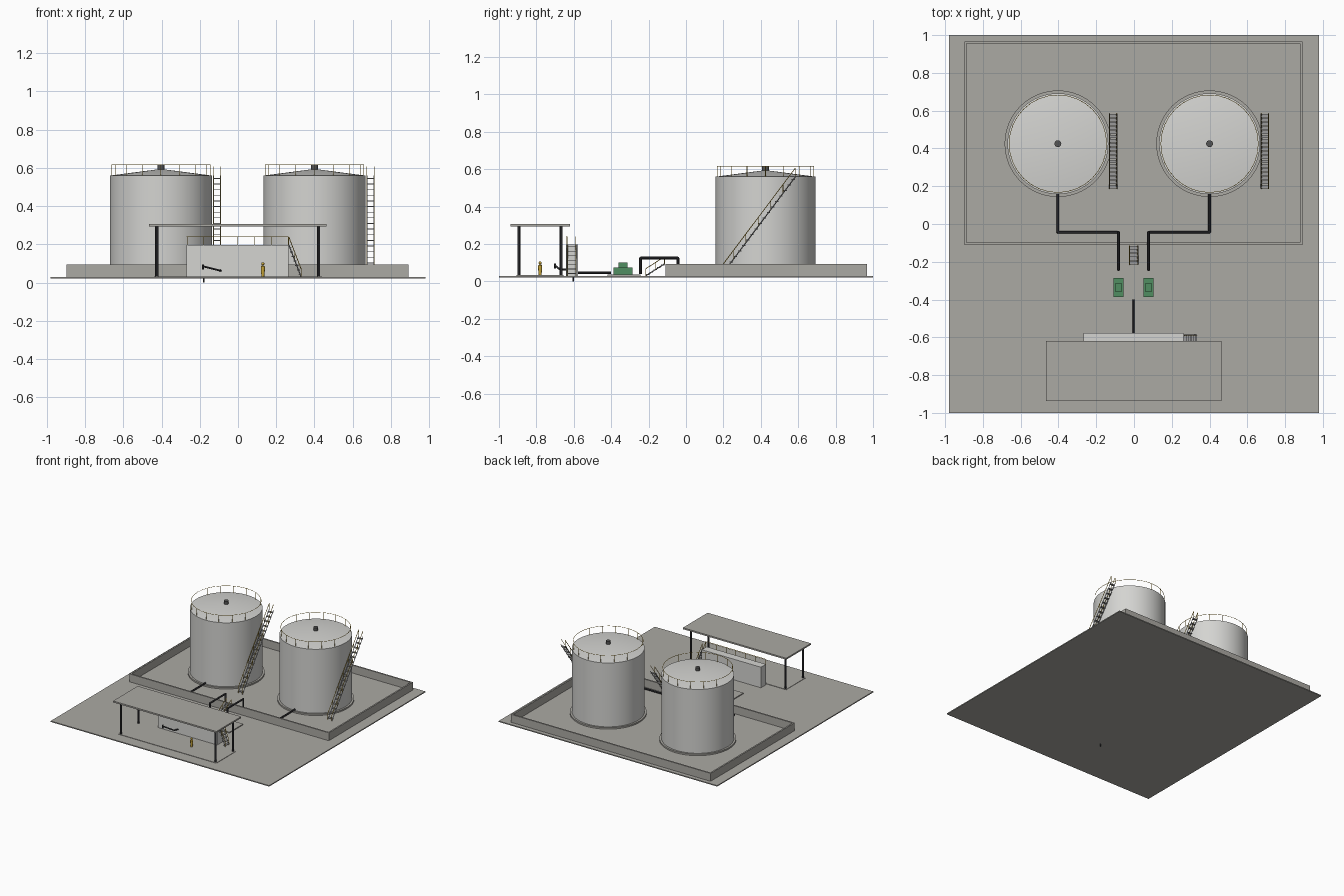
import bpy, bmesh, math
from mathutils import Vector, Matrix

cube = bpy.data.objects.get("Cube")
if cube:
    bpy.data.objects.remove(cube, do_unlink=True)


def material(name, r, g, b):
    m = bpy.data.materials.new(name)
    m.use_nodes = True
    m.diffuse_color = (r, g, b, 1)
    m.node_tree.nodes["Principled BSDF"].inputs["Base Color"].default_value = (r, g, b, 1)
    return m


CONCRETE = material("concrete", 0.41, 0.40, 0.37)
PAINT = material("pale grey paint", 0.66, 0.66, 0.64)
STEEL = material("grey steel", 0.33, 0.33, 0.33)
DARK = material("dark pipe", 0.035, 0.035, 0.04)
YELLOW = material("safety yellow", 0.58, 0.38, 0.04)
GREEN = material("pump green", 0.08, 0.27, 0.12)
VENT = material("vent grey", 0.09, 0.09, 0.09)


# Primitive helpers that add geometry to a bmesh
def box(bm, x, y, z):
    size = (x[1] - x[0], y[1] - y[0], z[1] - z[0])
    centre = Vector((sum(x), sum(y), sum(z))) / 2
    bmesh.ops.create_cube(bm, size=1, matrix=Matrix.Translation(centre) @ Matrix.Diagonal((*size, 1)))


def rod(bm, a, b, r, sides=6):
    a, b = Vector(a), Vector(b)
    d = b - a
    m = Matrix.Translation((a + b) / 2) @ d.to_track_quat('Z', 'Y').to_matrix().to_4x4()
    bmesh.ops.create_cone(bm, cap_ends=True, segments=sides, radius1=r, radius2=r,
                          depth=d.length, matrix=m)


def pipe(bm, points, r=0.007):
    for a, b in zip(points, points[1:]):
        rod(bm, a, b, r, 12)
    for p in points[1:-1]:
        bmesh.ops.create_uvsphere(bm, u_segments=12, v_segments=6, radius=r,
                                  matrix=Matrix.Translation(p))


def lathe(bm, x, y, profile, sides=64):
    verts = [bm.verts.new((x + r, y, z)) for r, z in profile]
    edges = [bm.edges.new(pair) for pair in zip(verts, verts[1:])]
    bmesh.ops.spin(bm, geom=verts + edges, cent=(x, y, 0), axis=(0, 0, 1),
                   angle=math.tau, steps=sides, use_duplicate=False)
    bmesh.ops.remove_doubles(bm, verts=bm.verts, dist=0.0001)
    bmesh.ops.recalc_face_normals(bm, faces=bm.faces)


def finish(name, bm, mat, smooth=False):
    mesh = bpy.data.meshes.new(name)
    bm.to_mesh(mesh)
    bm.free()
    mesh.materials.append(mat)
    ob = bpy.data.objects.new(name, mesh)
    bpy.context.collection.objects.link(ob)
    if smooth:
        bpy.ops.object.select_all(action='DESELECT')
        ob.select_set(True)
        bpy.context.view_layer.objects.active = ob
        bpy.ops.object.shade_smooth_by_angle(angle=math.radians(30))
    return ob


def boxes(name, mat, *parts):
    bm = bmesh.new()
    for p in parts:
        box(bm, *p)
    return finish(name, bm, mat)


def stairs(name, start, end, width, steps, rail, posts):
    """Straight flight with stringers, treads and yellow handrails on both sides."""
    a, b = Vector(start), Vector(end)
    run = Vector((b.x - a.x, b.y - a.y, 0)).normalized()
    side = Vector((-run.y, run.x, 0)) * width / 2
    up = Vector((0, 0, rail))
    tread = 0.009
    frame, guard = bmesh.new(), bmesh.new()
    for s in (side, -side):
        rod(frame, a + s, b + s, 0.003, 4)
        rod(guard, a + s + up, b + s + up, 0.002)
        for i in range(posts):
            p = a.lerp(b, i / (posts - 1)) + s
            rod(guard, p, p + up, 0.0015)
    for i in range(steps):
        p = a.lerp(b, (i + 0.5) / steps)
        hx, hy = (abs(side[k]) + abs(run[k]) * tread for k in (0, 1))
        box(frame, (p.x - hx, p.x + hx), (p.y - hy, p.y + hy), (p.z - 0.002, p.z + 0.002))
    finish(name + "_steps", frame, STEEL)
    finish(name + "_handrails", guard, YELLOW)


FLOOR = 0.03

# Site slab and bund wall
boxes("ground_slab", CONCRETE, ((-0.98, 0.98), (-1, 1), (0.022, FLOOR)))
X0, X1, Y0, Y1, T = -0.898, 0.892, -0.11, 0.967, 0.012
WALL = (FLOOR, 0.094)
boxes("bund_wall", CONCRETE,
      ((X0, X1), (Y0, Y0 + T), WALL), ((X0, X1), (Y1 - T, Y1), WALL),
      ((X0, X0 + T), (Y0 + T, Y1 - T), WALL), ((X1 - T, X1), (Y0 + T, Y1 - T), WALL))

# Storage tanks with roof guard rails and outside stairs
TY, R, TOP = 0.425, 0.267, 0.56
for label, tx, px in (("right", -0.403, -0.082), ("left", 0.4, 0.077)):
    bm = bmesh.new()
    lathe(bm, tx, TY, [(0, FLOOR), (0.282, FLOOR), (0.282, 0.042), (R, 0.042)])
    finish(label + "_tank_base", bm, CONCRETE, True)
    bm = bmesh.new()
    lathe(bm, tx, TY, [(R, 0.042), (R, TOP), (0, 0.595)])
    finish(label + "_tank", bm, PAINT, True)
    bm = bmesh.new()
    rod(bm, (tx, TY, 0.585), (tx, TY, 0.617), 0.018, 24)
    finish(label + "_tank_vent", bm, VENT, True)

    bm = bmesh.new()
    rim = [Vector((tx + 0.258 * math.cos(t), TY + 0.258 * math.sin(t), TOP))
           for t in (math.tau * i / 32 for i in range(32))]
    up = Vector((0, 0, 0.056))
    for i, p in enumerate(rim):
        rod(bm, p + up, rim[i - 1] + up, 0.0015)
        if i % 2 == 0:
            rod(bm, p, p + up, 0.0015)
    finish(label + "_tank_guard_rail", bm, YELLOW)

    sx = tx + 0.293
    stairs(label + "_tank", (sx, 0.187, FLOOR), (sx, 0.585, TOP), 0.038, 18, 0.047, 7)

    # Suction pipe over the bund wall to the pump
    bm = bmesh.new()
    pipe(bm, [Vector(p) for p in ((tx, 0.18, 0.05), (tx, -0.043, 0.05), (px, -0.043, 0.05),
                                  (px, -0.043, 0.125), (px, -0.243, 0.125), (px, -0.243, 0.04))])
    finish(label + "_suction_pipe", bm, DARK, True)

    # Pump body and motor block
    boxes(label + "_pump", GREEN,
          ((px - 0.026, px + 0.026), (-0.387, -0.285), (0.037, 0.074)),
          ((px - 0.016, px + 0.016), (-0.36, -0.313), (0.074, 0.1)))

boxes("pump_pad", CONCRETE, ((-0.222, 0.217), (-0.42, -0.243), (FLOOR, 0.037)))
bm = bmesh.new()
rod(bm, (-0.003, -0.4, 0.047), (-0.003, -0.58, 0.047), 0.006, 12)
finish("discharge_pipe", bm, DARK, True)

# Access steps up to the bund wall
stairs("bund_access", (-0.002, -0.215, FLOOR), (-0.002, -0.115, 0.094), 0.044, 5, 0.038, 3)

# Loading canopy on four columns
boxes("canopy_roof", CONCRETE, ((-0.465, 0.462), (-0.937, -0.62), (0.294, 0.306)))
boxes("canopy_pad", CONCRETE, ((-0.44, 0.44), (-0.905, -0.655), (FLOOR, 0.033)))
bm = bmesh.new()
for x in (-0.425, 0.422):
    for y in (-0.893, -0.668):
        rod(bm, (x, y, FLOOR), (x, y, 0.295), 0.008, 12)
finish("canopy_columns", bm, DARK, True)

# Loading platform with guard rail and end stairs
boxes("loading_platform", PAINT, ((-0.268, 0.263), (-0.641, -0.577), (FLOOR, 0.197)))
bm = bmesh.new()
rod(bm, (-0.268, -0.637, 0.24), (0.263, -0.637, 0.24), 0.002)
for i in range(7):
    x = -0.266 + i * 0.088
    rod(bm, (x, -0.637, 0.197), (x, -0.637, 0.24), 0.0015)
finish("platform_guard_rail", bm, YELLOW)
stairs("platform", (0.33, -0.612, FLOOR), (0.266, -0.612, 0.197), 0.046, 7, 0.042, 3)

# Loading arm with nozzle, and drain pipe through the slab
bm = bmesh.new()
pipe(bm, [Vector(p) for p in ((-0.09, -0.64, 0.063), (-0.1, -0.675, 0.065), (-0.18, -0.7, 0.085))], 0.005)
rod(bm, (-0.184, -0.7, 0.07), (-0.184, -0.7, 0.096), 0.005, 12)
rod(bm, (-0.18, -0.603, 0), (-0.18, -0.603, FLOOR), 0.004, 12)
finish("loading_arm", bm, DARK, True)

# Worker standing under the canopy
bm = bmesh.new()
lathe(bm, 0.13, -0.78, [(0, FLOOR), (0.007, FLOOR), (0.01, 0.06), (0.011, 0.085), (0.004, 0.091), (0, 0.091)], 12)
bmesh.ops.create_uvsphere(bm, u_segments=12, v_segments=8, radius=0.008,
                          matrix=Matrix.Translation((0.13, -0.78, 0.099)))
finish("worker", bm, YELLOW, True)
